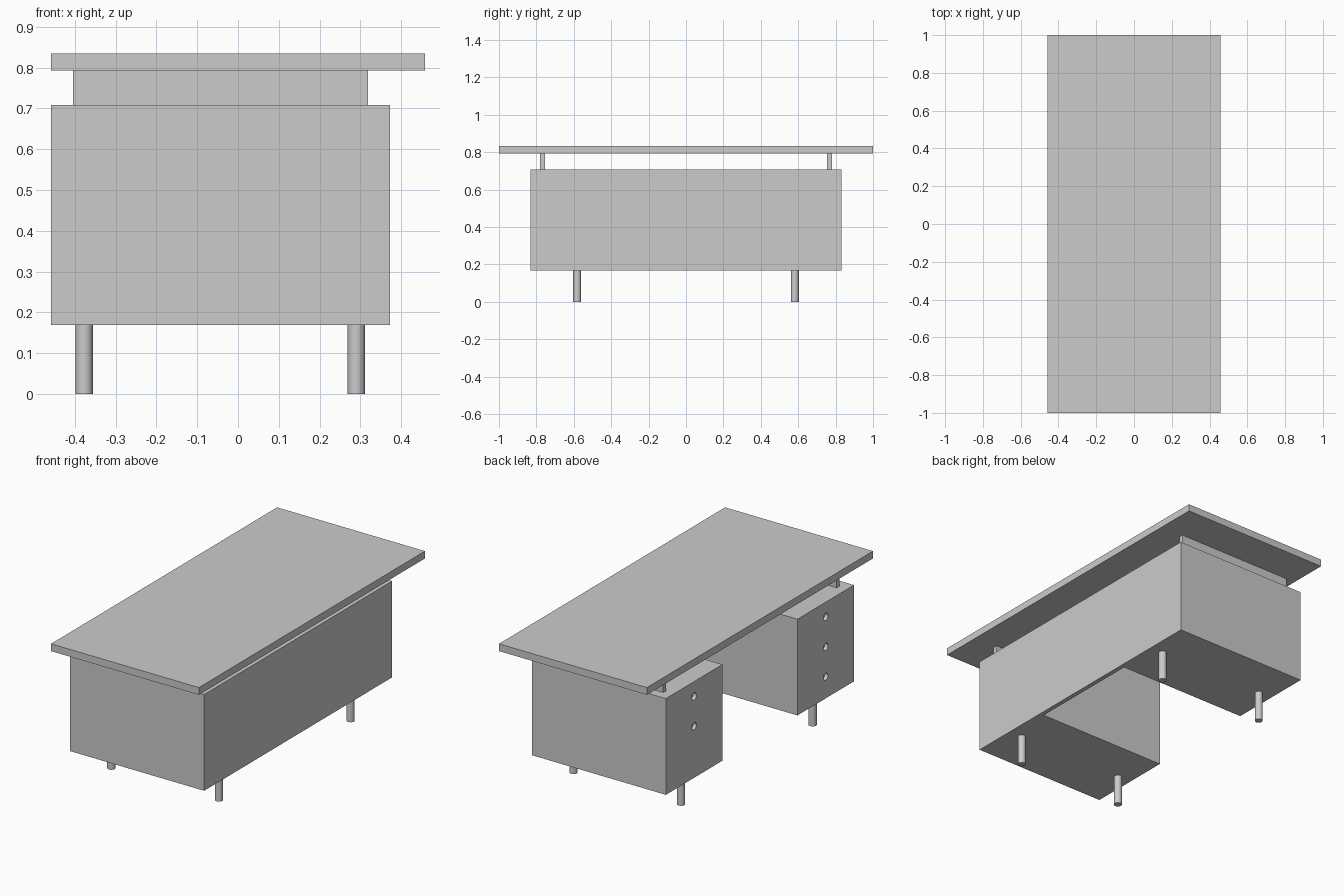
import bpy
import bmesh
import math

cube = bpy.data.objects.get("Cube")
if cube:
    bpy.data.objects.remove(cube, do_unlink=True)

# Single material
grey = bpy.data.materials.new("plain_grey")
grey.use_nodes = True
colour = (0.6, 0.6, 0.6, 1)
grey.diffuse_color = colour
grey.node_tree.nodes["Principled BSDF"].inputs["Base Color"].default_value = colour

# Main heights and extents
BODY_Z = (0.169, 0.708)
TOP_Z = (0.793, 0.834)
BACK, FRONT = 0.373, -0.458      # panel side and drawer side of the body
END, INNER = 0.832, 0.332        # outer ends and kneehole sides
PANEL = 0.025


def box(name, x, y, z):
    """Box from (min, max) ranges."""
    bpy.ops.mesh.primitive_cube_add(size=1, location=[sum(r) / 2 for r in (x, y, z)])
    ob = bpy.context.object
    ob.name = name
    ob.scale = [r[1] - r[0] for r in (x, y, z)]
    bpy.ops.object.transform_apply(location=False, rotation=False)
    ob.data.materials.append(grey)
    return ob


def cylinder(name, radius, depth, location, rotation=(0, 0, 0), sides=32):
    bpy.ops.mesh.primitive_cylinder_add(vertices=sides, radius=radius, depth=depth,
                                        location=location, rotation=rotation)
    ob = bpy.context.object
    ob.name = name
    ob.data.materials.append(grey)
    return ob


# Body: U-shaped plan (two pedestals and a thin panel) extruded upwards
plan = [(BACK, -END), (BACK, END), (FRONT, END), (FRONT, INNER),
        (BACK - PANEL, INNER), (BACK - PANEL, -INNER), (FRONT, -INNER), (FRONT, -END)]
bm = bmesh.new()
base = bm.faces.new([bm.verts.new((x, y, BODY_Z[0])) for x, y in plan])
grown = bmesh.ops.extrude_face_region(bm, geom=[base])["geom"]
bmesh.ops.translate(bm, vec=(0, 0, BODY_Z[1] - BODY_Z[0]),
                    verts=[g for g in grown if isinstance(g, bmesh.types.BMVert)])
bmesh.ops.recalc_face_normals(bm, faces=bm.faces)
mesh = bpy.data.meshes.new("desk_body")
bm.to_mesh(mesh)
bm.free()
mesh.materials.append(grey)
body = bpy.data.objects.new("desk_body", mesh)
bpy.context.collection.objects.link(body)

# Round finger holes: three on one pedestal, two on the other
for side, count in ((-1, 3), (1, 2)):
    for i in range(count):
        cutter = cylinder("finger_hole_cutter", 0.02, 0.04,
                          (FRONT, side * (END + INNER) / 2, 0.625 - i * 0.167),
                          (0, math.pi / 2, 0), 24)
        cutter.hide_render = True
        cut = body.modifiers.new("finger_hole", "BOOLEAN")
        cut.operation = "DIFFERENCE"
        cut.solver = "EXACT"
        cut.object = cutter
        bpy.context.view_layer.objects.active = body
        bpy.ops.object.modifier_apply(modifier=cut.name)
        bpy.data.objects.remove(cutter, do_unlink=True)

# Table top overhanging the panel side
box("table_top", (-0.458, 0.458), (-1, 1), TOP_Z)

for side, label in ((-1, "front"), (1, "back")):
    # Spacer rails lifting the top
    box(label + "_spacer_rail", (-0.405, 0.319),
        sorted((side * 0.755, side * 0.78)), (BODY_Z[1], TOP_Z[0]))
    # Round legs
    for x, hand in ((-0.377, "right"), (0.29, "left")):
        leg = cylinder(f"{label}_{hand}_leg", 0.021, BODY_Z[0],
                       (x, side * 0.582, BODY_Z[0] / 2))
        bpy.ops.object.shade_smooth_by_angle(angle=math.radians(40))
